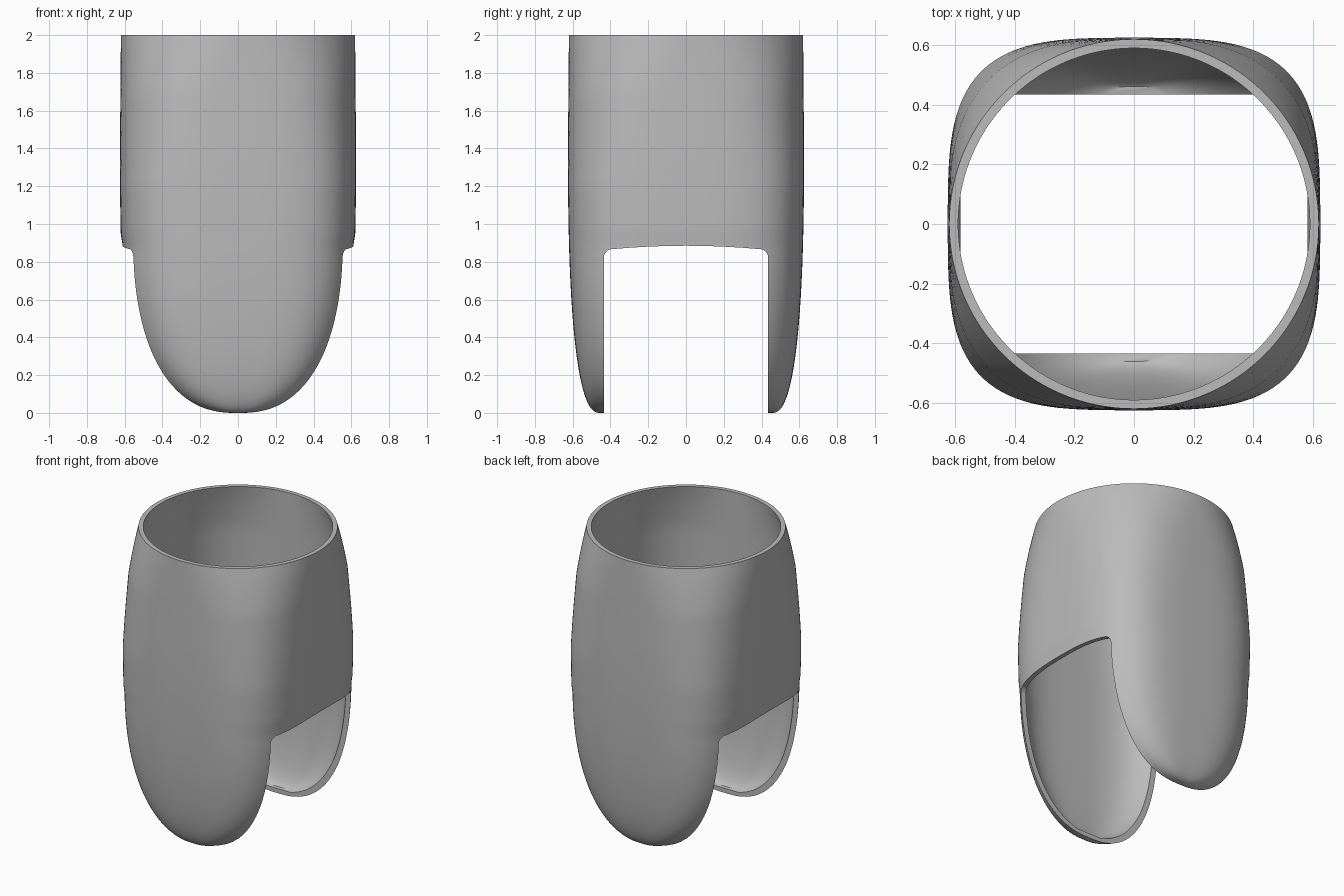
import bpy, bmesh, math

SEG = 160
SLOT = 0.435      # half width of the side openings
WALL = 0.03

old = bpy.data.objects.get("Cube")
if old:
    bpy.data.objects.remove(old, do_unlink=True)

grey = bpy.data.materials.new("grey")
grey.use_nodes = True
colour = (0.5, 0.5, 0.5, 1)
grey.diffuse_color = colour
grey.node_tree.nodes["Principled BSDF"].inputs["Base Color"].default_value = colour


def swell(z, height, power):
    """Rounded rise from 0 at the tip to 1 at the given height."""
    u = min(max(z / height, 0), 1)
    return (1 - (1 - u) ** power) ** (1 / power)


def section(z):
    """Half width, half depth and squareness of the outside at height z."""
    if z > 1.7:
        n = 2 + 0.8 * (2 - z) / 0.3
    else:
        n = 2.8 + 0.7 * min((1.7 - z) / 0.5, 1)
    b = 0.455 + 0.17 * swell(z, 1.4, 2.5) - 0.005 * max(0, (z - 1.4) / 0.6)
    a = b
    if z < 0.95:
        tongue = 0.01 + 0.543 * swell(z, 0.95, 2.35)
        a = min(b, tongue / (1 - (0.44 / b) ** n) ** (1 / n))
    return a, b, n


def ring(bm, z, inset=0.0, lift=0.0):
    a, b, n = section(z)
    verts = []
    for i in range(SEG):
        t = 2 * math.pi * i / SEG
        c, s = math.cos(t), math.sin(t)
        k = (abs(c) ** n + abs(s) ** n) ** (-1 / n)
        verts.append(bm.verts.new(((a - inset) * c * k, (b - inset) * s * k, z + lift)))
    return verts


def finish(bm, name):
    bmesh.ops.recalc_face_normals(bm, faces=bm.faces)
    mesh = bpy.data.meshes.new(name)
    bm.to_mesh(mesh)
    bm.free()
    obj = bpy.data.objects.new(name, mesh)
    bpy.context.collection.objects.link(obj)
    mesh.materials.append(grey)
    return obj


# Hollow sleeve: outside from tip to rim, then inside back down
low = [0.95 * (i / 36) ** 2 for i in range(37)]
high = [0.95 + 0.05 * i for i in range(1, 22)]
heights = low + high
bm = bmesh.new()
rings = [ring(bm, z) for z in heights]
for z in reversed(heights):
    if z > 0.008:
        rings.append(ring(bm, z, WALL, 0.02 * max(0, 1 - z / 0.5)))
for r0, r1 in zip(rings, rings[1:]):
    for i in range(SEG):
        j = (i + 1) % SEG
        bm.faces.new((r0[i], r0[j], r1[j], r1[i]))
bm.faces.new(rings[0])
bm.faces.new(rings[-1])
sleeve = finish(bm, "sleeve")

# Opening through both sides, with an arched top and rounded corners
R = 0.045
half = [(SLOT, -0.2)]
for i in range(9):
    t = math.pi / 2 * i / 8
    half.append((SLOT - R + R * math.cos(t), 0.822 + R * math.sin(t)))
half += [(y, 0.885 - 0.018 * (y / (SLOT - R)) ** 2) for y in (0.3, 0.2, 0.1)]
outline = half + [(0, 0.885)] + [(-y, z) for y, z in reversed(half)]
bm = bmesh.new()
face = bm.faces.new([bm.verts.new((-1, y, z)) for y, z in outline])
grown = bmesh.ops.extrude_face_region(bm, geom=[face])["geom"]
bmesh.ops.translate(bm, vec=(2, 0, 0), verts=[v for v in grown if isinstance(v, bmesh.types.BMVert)])
cutter = finish(bm, "opening_cutter")
cutter.hide_render = True

cut = sleeve.modifiers.new("side openings", "BOOLEAN")
cut.operation = "DIFFERENCE"
cut.solver = "EXACT"
cut.object = cutter
bpy.context.view_layer.objects.active = sleeve
sleeve.select_set(True)
bpy.ops.object.modifier_apply(modifier=cut.name)
bpy.data.objects.remove(cutter, do_unlink=True)

bpy.ops.object.select_all(action="DESELECT")
sleeve.select_set(True)
bpy.ops.object.shade_smooth_by_angle(angle=math.radians(35))
